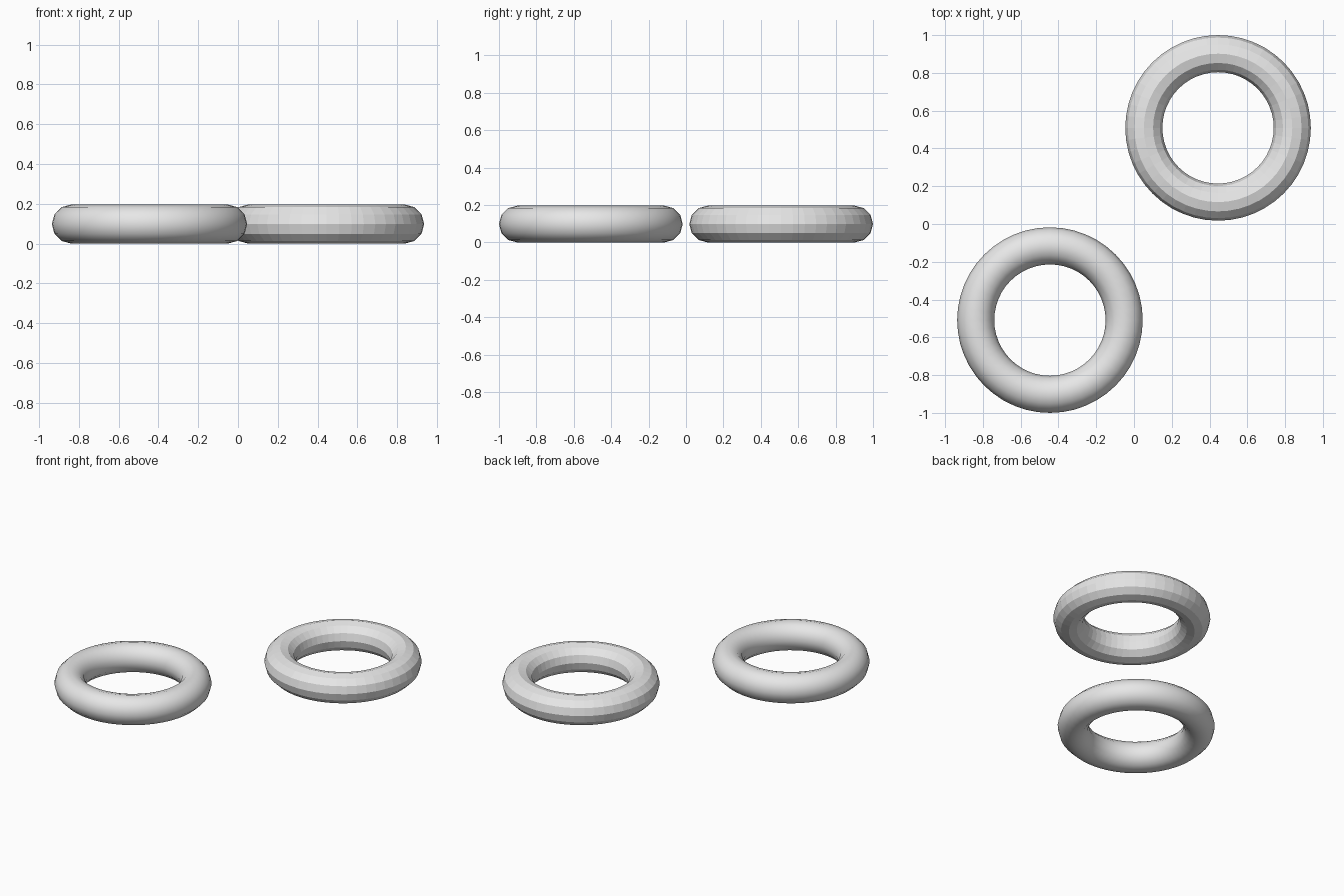
import bpy

if "Cube" in bpy.data.objects:
    bpy.data.objects.remove(bpy.data.objects["Cube"])

R = 0.393          # ring radius; tube is a quarter of it
r = R * 0.25

grey = bpy.data.materials.new("plain grey")
grey.diffuse_color = (0.8, 0.8, 0.8, 1)
grey.use_nodes = True
grey.node_tree.nodes["Principled BSDF"].inputs["Base Color"].default_value = grey.diffuse_color


def ring(name, x, y, smooth):
    bpy.ops.mesh.primitive_torus_add(
        major_segments=48, minor_segments=12,
        major_radius=R, minor_radius=r, location=(x, y, r))
    ob = bpy.context.object
    ob.name = name
    ob.data.materials.clear()
    ob.data.materials.append(grey)
    for p in ob.data.polygons:
        p.use_smooth = smooth
    return ob


# front left ring is smooth, back right ring is faceted
off_y = 1 - R - r
ring("smooth_ring", -0.445, -off_y, True)
ring("faceted_ring", 0.445, off_y, False)
